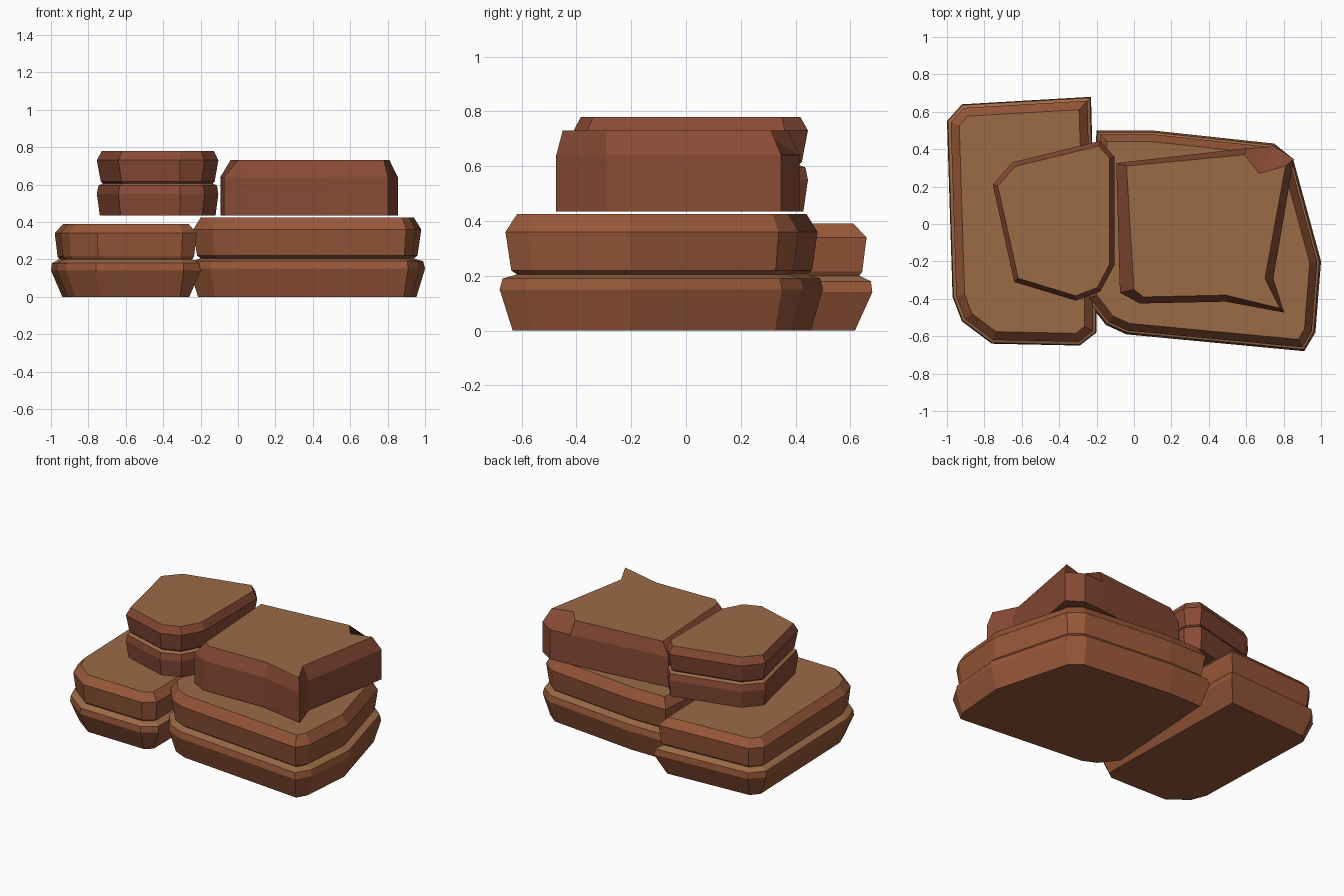
import bpy, bmesh
from mathutils import Vector

if "Cube" in bpy.data.objects:
    bpy.data.objects.remove(bpy.data.objects["Cube"])


def material(name, rgb):
    m = bpy.data.materials.new(name)
    m.diffuse_color = (*rgb, 1)
    m.use_nodes = True
    m.node_tree.nodes["Principled BSDF"].inputs["Base Color"].default_value = m.diffuse_color
    return m


TOP = material("sandy_top", (0.33, 0.145, 0.062))
LOW = material("rust_side", (0.31, 0.095, 0.040))
HIGH = material("red_side", (0.25, 0.070, 0.036))


def inset(points, d):
    """Move every edge of a counter-clockwise outline inwards by d."""
    out, n = [], len(points)
    for i in range(n):
        p = Vector(points[i])
        a = (p - Vector(points[i - 1])).normalized()
        b = (Vector(points[(i + 1) % n]) - p).normalized()
        na, nb = Vector((-a.y, a.x)), Vector((-b.y, b.x))
        out.append(p + (na + nb) * d / max(0.4, 1 + na.dot(nb)))
    return out


def slab(name, outline, rings, side, top=None):
    """Stack rings of (height, inset); top optionally replaces the last ring."""
    bm = bmesh.new()
    loops = []
    for k, (z, d) in enumerate(rings):
        pts = top if top and k == len(rings) - 1 else inset(outline, d)
        loops.append([bm.verts.new((p[0], p[1], z)) for p in pts])
    n = len(outline)
    for lo, hi in zip(loops, loops[1:]):
        for i in range(n):
            j = (i + 1) % n
            bm.faces.new((lo[i], lo[j], hi[j], hi[i]))
    bm.faces.new(loops[0][::-1])
    bm.faces.new(loops[-1])
    bm.normal_update()
    for f in bm.faces:
        f.material_index = 1 if f.normal.z > 0.75 else 0
    me = bpy.data.meshes.new(name)
    bm.to_mesh(me)
    bm.free()
    me.materials.append(side)
    me.materials.append(TOP)
    bpy.context.collection.objects.link(bpy.data.objects.new(name, me))


# Lower left rock, two bulging layers
slab("lower_left_rock",
     [(-1.0, 0.55), (-0.97, -0.39), (-0.92, -0.52), (-0.76, -0.64),
      (-0.29, -0.65), (-0.20, -0.58), (-0.20, -0.42), (-0.23, 0.68),
      (-0.92, 0.64)],
     [(0, 0.06), (0.14, 0), (0.18, 0.005), (0.20, 0.045), (0.215, 0.035),
      (0.34, 0.02), (0.39, 0.065)], LOW)

# Lower right rock, two bulging layers
slab("lower_right_rock",
     [(-0.20, 0.50), (-0.26, -0.40), (-0.15, -0.54), (-0.04, -0.59),
      (0.91, -0.68), (0.97, -0.58), (1.0, -0.20), (0.85, 0.35),
      (0.75, 0.43), (0.10, 0.50)],
     [(0, 0.045), (0.15, 0), (0.19, 0.01), (0.205, 0.06), (0.22, 0.04),
      (0.36, 0.02), (0.425, 0.06)], LOW)

# Upper left rock, two thin layers
slab("upper_left_rock",
     [(-0.755, 0.21), (-0.64, -0.31), (-0.31, -0.41), (-0.18, -0.36),
      (-0.105, -0.22), (-0.105, 0.36), (-0.18, 0.445), (-0.65, 0.33)],
     [(0.435, 0.015), (0.55, 0), (0.595, 0.008), (0.605, 0.03),
      (0.615, 0.02), (0.73, 0), (0.78, 0.025)], HIGH)

# Upper right rock, single block with a notched back corner
slab("upper_right_rock",
     [(-0.10, 0.33), (-0.08, -0.37), (0.03, -0.43), (0.49, -0.42),
      (0.81, -0.48), (0.75, -0.29), (0.86, 0.35), (0.75, 0.42),
      (0.60, 0.41)],
     [(0.435, 0.005), (0.64, 0.005), (0.73, 0.04)], HIGH,
     top=[(-0.04, 0.31), (0.0, -0.35), (0.05, -0.39), (0.49, -0.38),
          (0.78, -0.45), (0.70, -0.29), (0.81, 0.31), (0.67, 0.27),
          (0.59, 0.37)])
